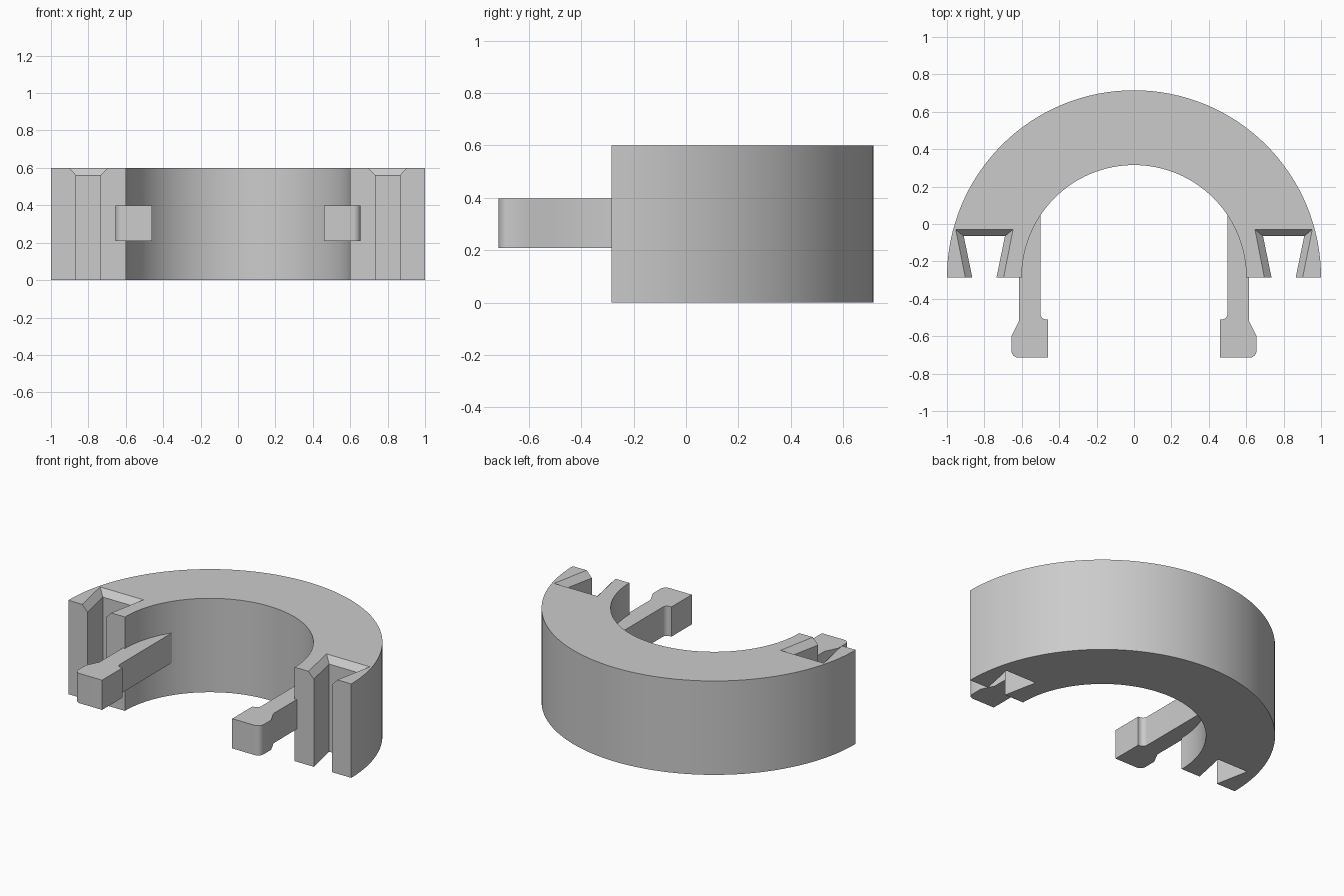
import bpy, bmesh
from math import sin, cos, pi

if "Cube" in bpy.data.objects:
    bpy.data.objects.remove(bpy.data.objects["Cube"])

HEIGHT = 0.6
FRONT = -0.285      # flat front of the half ring, also the arc centre
OUTER, INNER = 1.0, 0.6
STEPS = 64

grey = bpy.data.materials.new("plain grey")
grey.use_nodes = True
grey.diffuse_color = (0.6, 0.6, 0.6, 1)
grey.node_tree.nodes["Principled BSDF"].inputs["Base Color"].default_value = (0.6, 0.6, 0.6, 1)


def arc(cx, cy, r, start, end, steps):
    angles = [start + (end - start) * i / steps for i in range(steps + 1)]
    return [(cx + r * cos(a), cy + r * sin(a)) for a in angles]


def loft(name, layers):
    """Solid through stacked outlines, given as (z, points) pairs."""
    bm = bmesh.new()
    rings = [[bm.verts.new((x, y, z)) for x, y in pts] for z, pts in layers]
    n = len(rings[0])
    bm.faces.new(rings[0])
    bm.faces.new(rings[-1])
    for low, high in zip(rings, rings[1:]):
        for i in range(n):
            j = (i + 1) % n
            bm.faces.new((low[i], low[j], high[j], high[i]))
    bmesh.ops.recalc_face_normals(bm, faces=bm.faces)
    mesh = bpy.data.meshes.new(name)
    bm.to_mesh(mesh)
    bm.free()
    mesh.materials.append(grey)
    ob = bpy.data.objects.new(name, mesh)
    bpy.context.collection.objects.link(ob)
    return ob


def combine(target, tool, operation):
    """Apply a boolean and discard the tool object."""
    tool.hide_render = True
    mod = target.modifiers.new(operation.lower(), "BOOLEAN")
    mod.operation, mod.object, mod.solver = operation, tool, "EXACT"
    bpy.context.view_layer.objects.active = target
    bpy.ops.object.modifier_apply(modifier=mod.name)
    bpy.data.objects.remove(tool)


def slot_outline(side, front_half, back_half, back_y):
    return [(side * (0.8 + dx), y) for dx, y in (
        (-front_half, FRONT - 0.1), (front_half, FRONT - 0.1),
        (back_half, back_y), (-back_half, back_y))]


# Half ring body
outline = arc(0, FRONT, OUTER, 0, pi, STEPS) + arc(0, FRONT, INNER, pi, 0, STEPS)
body = loft("half_ring_clip", [(0, outline), (HEIGHT, outline)])

# Arm outline: rounded outer toe, hooked head, filleted inner corner
arm = ([(0.5, 0.05), (0.615, 0.05), (0.615, -0.52), (0.655, -0.6)]
       + arc(0.617, -0.677, 0.038, 0, -pi / 2, 8)
       + [(0.46, -0.715), (0.46, -0.51)]
       + arc(0.47, -0.48, 0.03, -pi / 2, 0, 8))

for side in (1, -1):
    # Dovetail slot with a flared top mouth
    straight = slot_outline(side, 0.0445, 0.11, -0.065)
    flare = slot_outline(side, 0.121, 0.196, 0.005)
    cutter = loft("slot_cutter", [(-0.1, straight), (HEIGHT - 0.04, straight),
                                  (HEIGHT + 0.04, flare)])
    combine(body, cutter, "DIFFERENCE")
    # Snap arm reaching forward from the inner wall
    points = [(side * x, y) for x, y in arm]
    combine(body, loft("snap_arm", [(0.208, points), (0.398, points)]), "UNION")

bpy.ops.object.select_all(action="DESELECT")
body.select_set(True)
bpy.context.view_layer.objects.active = body
bpy.ops.object.shade_smooth_by_angle(angle=pi / 6)
